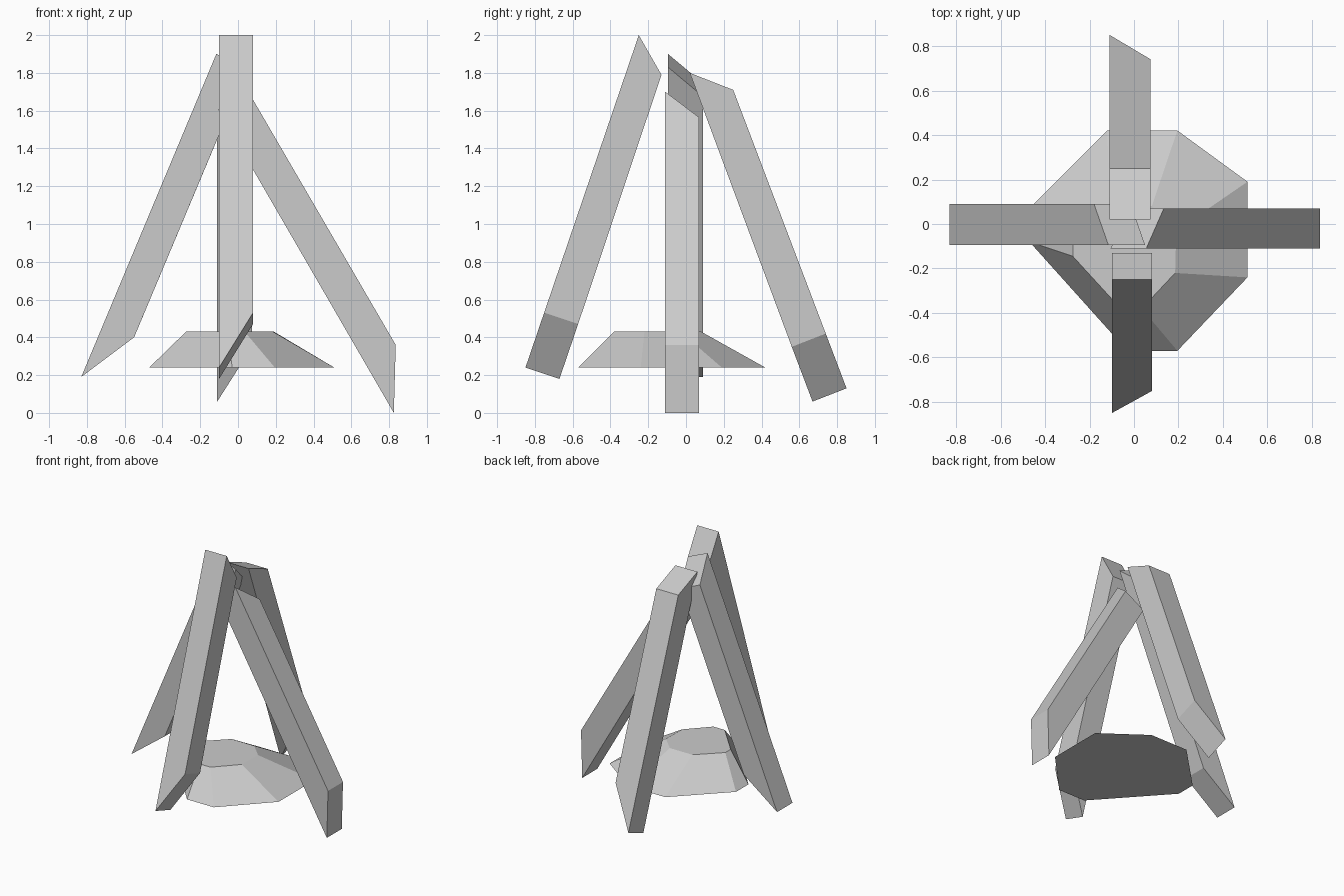
import bpy
import bmesh
from mathutils import Vector

# Remove the default object
if "Cube" in bpy.data.objects:
    bpy.data.objects.remove(bpy.data.objects["Cube"], do_unlink=True)

# One plain grey for everything
grey = bpy.data.materials.new("plain_grey")
grey.use_nodes = True
colour = (0.6, 0.6, 0.6, 1)
grey.diffuse_color = colour
grey.node_tree.nodes["Principled BSDF"].inputs["Base Color"].default_value = colour


def loft(name, ring_a, ring_b):
    """Closed solid between two rings with the same number of points."""
    bm = bmesh.new()
    a = [bm.verts.new(p) for p in ring_a]
    b = [bm.verts.new(p) for p in ring_b]
    bm.faces.new(a)
    bm.faces.new(b)
    for i in range(len(a)):
        j = (i + 1) % len(a)
        bm.faces.new((a[i], a[j], b[j], b[i]))
    bmesh.ops.recalc_face_normals(bm, faces=bm.faces)
    mesh = bpy.data.meshes.new(name)
    bm.to_mesh(mesh)
    bm.free()
    mesh.materials.append(grey)
    obj = bpy.data.objects.new(name, mesh)
    bpy.context.collection.objects.link(obj)
    return obj


def beam(name, leans_along, sides, profile, top_cut=0, foot_cut=0):
    """Leaning beam. The profile runs outer top, inner top, inner foot,
    outer foot; the cuts shorten its ends on the second side."""
    points = [Vector(p) for p in profile]
    down = (points[3] - points[0]).normalized()
    short = [points[0] + down * top_cut, points[1] + down * top_cut,
             points[2] - down * foot_cut, points[3] - down * foot_cut]

    def place(ring, side):
        if leans_along == "x":
            return [(p.x, side, p.y) for p in ring]
        return [(side, p.x, p.y) for p in ring]

    return loft(name, place(points, sides[0]), place(short, sides[1]))


# Four beams leaning together
beam("front_beam", "y", (-0.10, 0.08),
     [(-0.25, 2.0), (-0.13, 1.79), (-0.67, 0.18), (-0.85, 0.24)], foot_cut=0.307)
beam("back_beam", "y", (-0.11, 0.075),
     [(0.25, 1.71), (0.02, 1.80), (0.67, 0.06), (0.85, 0.13)], foot_cut=0.31)
beam("right_beam", "x", (-0.095, 0.09),
     [(-0.115, 1.90), (0.05, 1.83), (-0.55, 0.40), (-0.83, 0.19)], top_cut=0.168)
beam("left_beam", "x", (-0.11, 0.07),
     [(0.055, 1.70), (-0.105, 1.607), (0.825, 0.0), (0.835, 0.36)], top_cut=0.157)

# Faceted stone slab hanging between the beams
slab_base = [(0.51, 0.19), (0.195, 0.42), (-0.12, 0.42), (-0.47, 0.07),
             (-0.47, -0.08), (-0.03, -0.57), (0.195, -0.57), (0.51, -0.24)]
slab_top = [(0.19, -0.03), (0.08, 0.08), (-0.11, 0.08), (-0.275, -0.08),
            (-0.275, -0.145), (-0.06, -0.38), (0.035, -0.38), (0.185, -0.22)]
loft("stone_slab", [(x, y, 0.24) for x, y in slab_base],
     [(x, y, 0.43) for x, y in slab_top])
